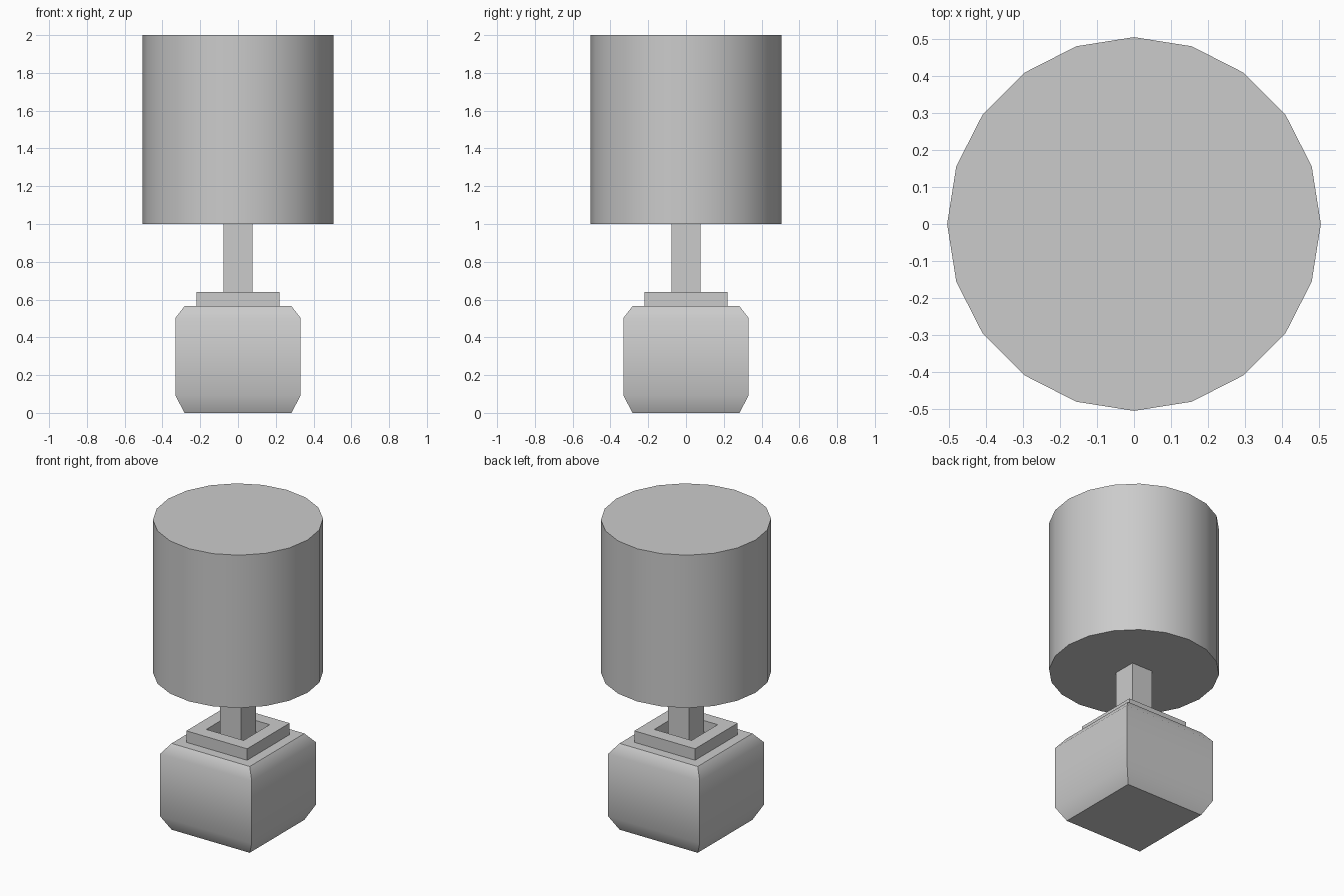
import bpy, bmesh, math

if "Cube" in bpy.data.objects:
    bpy.data.objects.remove(bpy.data.objects["Cube"])


def loft(name, sections, sides, phase, smooth=None):
    """Stack regular polygon sections (circumradius, z); first and last are capped."""
    bm = bmesh.new()
    rings = []
    for r, z in sections:
        rings.append([bm.verts.new((r * math.cos(phase + 2 * math.pi * i / sides),
                                    r * math.sin(phase + 2 * math.pi * i / sides), z))
                      for i in range(sides)])
    for a, b in zip(rings, rings[1:]):
        for i in range(sides):
            j = (i + 1) % sides
            bm.faces.new((a[i], a[j], b[j], b[i]))
    bm.faces.new(rings[0][::-1])
    bm.faces.new(rings[-1])
    bmesh.ops.recalc_face_normals(bm, faces=bm.faces)
    mesh = bpy.data.meshes.new(name)
    bm.to_mesh(mesh)
    bm.free()
    obj = bpy.data.objects.new(name, mesh)
    bpy.context.collection.objects.link(obj)
    if smooth:
        bpy.context.view_layer.objects.active = obj
        obj.select_set(True)
        bpy.ops.object.shade_smooth_by_angle(angle=math.radians(smooth))
        obj.select_set(False)
    return obj


def square_loft(name, sections, smooth=None):
    """Square sections given as (half width, z)."""
    return loft(name, [(h * math.sqrt(2), z) for h, z in sections], 4, math.pi / 4, smooth)


# Chamfered base, raised collar, recess and stem in one continuous skin
square_loft("base_and_stem", [(0.283, 0), (0.332, 0.093), (0.332, 0.502), (0.283, 0.565),
                              (0.22, 0.565), (0.22, 0.64), (0.135, 0.64), (0.135, 0.565),
                              (0.076, 0.565), (0.076, 1.0)], 40)

# Twenty-sided shade
loft("shade", [(0.505, 1.0), (0.505, 2.0)], 20, 0, 30)
